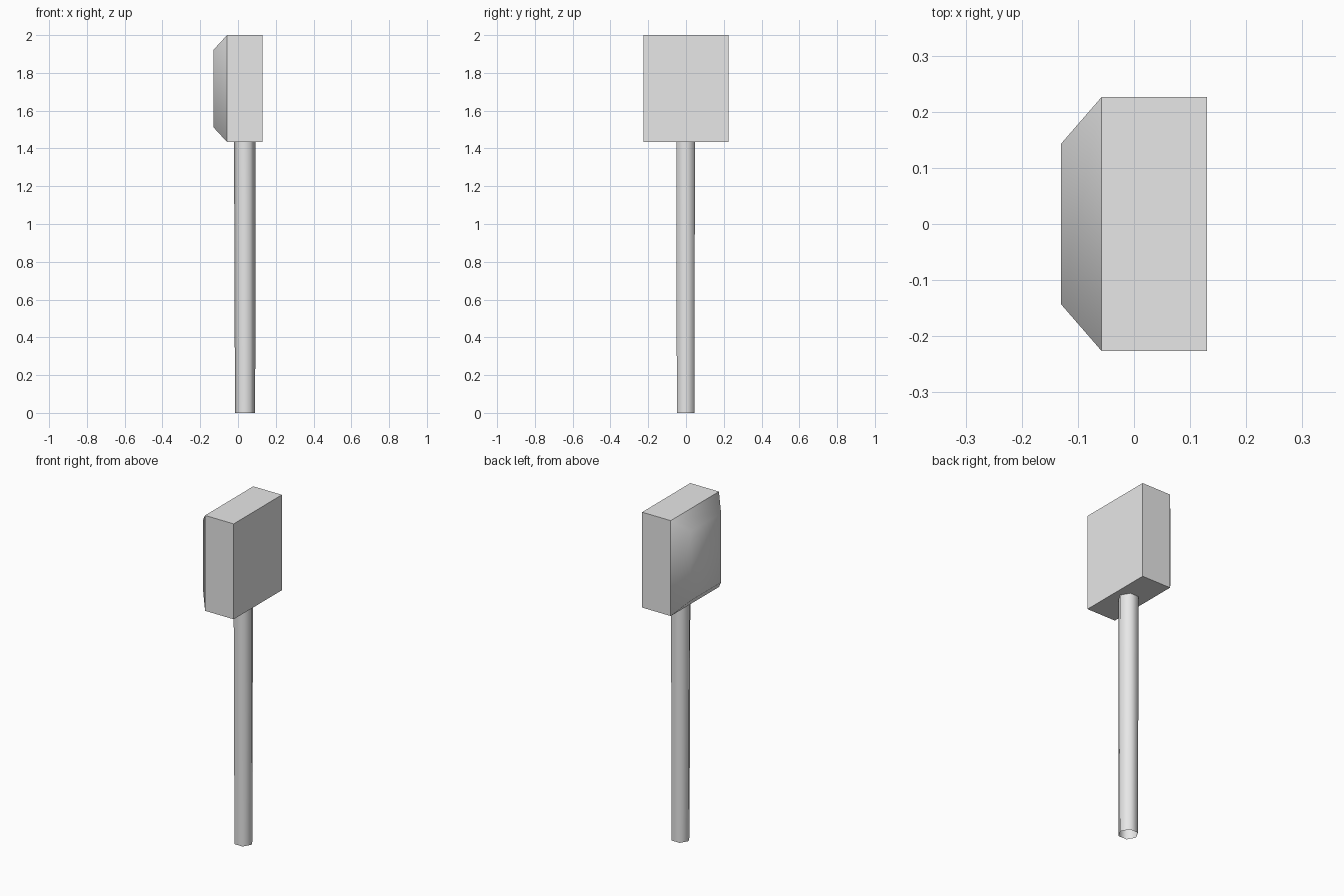
import bpy
import bmesh
from math import cos, sin, tau

cube = bpy.data.objects.get("Cube")
if cube:
    bpy.data.objects.remove(cube, do_unlink=True)

# Plain grey finish
grey = bpy.data.materials.new("plain_grey")
grey.use_nodes = True
grey.diffuse_color = (0.8, 0.8, 0.8, 1)
grey.node_tree.nodes["Principled BSDF"].inputs["Base Color"].default_value = (0.8, 0.8, 0.8, 1)


def finish(name, bm):
    mesh = bpy.data.meshes.new(name)
    bm.to_mesh(mesh)
    bm.free()
    mesh.materials.append(grey)
    obj = bpy.data.objects.new(name, mesh)
    bpy.context.collection.objects.link(obj)
    return obj


def bridge(bm, a, b):
    return [bm.faces.new((a[i], a[(i + 1) % len(a)], b[(i + 1) % len(b)], b[i]))
            for i in range(len(a))]


# Head: a box whose -x side tapers to a smaller, softly shaded face
def rect(bm, x, half_y, half_z):
    return [bm.verts.new((x, sy * half_y, 1.717 + sz * half_z))
            for sy, sz in ((-1, -1), (1, -1), (1, 1), (-1, 1))]


bm = bmesh.new()
flat_end = rect(bm, 0.13, 0.226, 0.283)
rim = rect(bm, -0.058, 0.226, 0.283)
small_end = rect(bm, -0.13, 0.143, 0.205)
bm.faces.new(flat_end)
bridge(bm, flat_end, rim)
soft = bridge(bm, rim, small_end) + [bm.faces.new(small_end)]
bmesh.ops.recalc_face_normals(bm, faces=bm.faces)
for f in soft:
    f.smooth = True
for e in bm.edges:
    if all(v in rim for v in e.verts):
        e.smooth = False
finish("head", bm)


# Handle: six-sided open tube, slightly wider where it meets the head
def hexagon(bm, x, radius, z):
    return [bm.verts.new((x + radius * cos(tau * i / 6),
                          -0.002 + radius * sin(tau * i / 6), z)) for i in range(6)]


bm = bmesh.new()
for f in bridge(bm, hexagon(bm, 0.0375, 0.0535, 0), hexagon(bm, 0.036, 0.057, 1.436)):
    f.smooth = True
bmesh.ops.recalc_face_normals(bm, faces=bm.faces)
finish("handle", bm)
